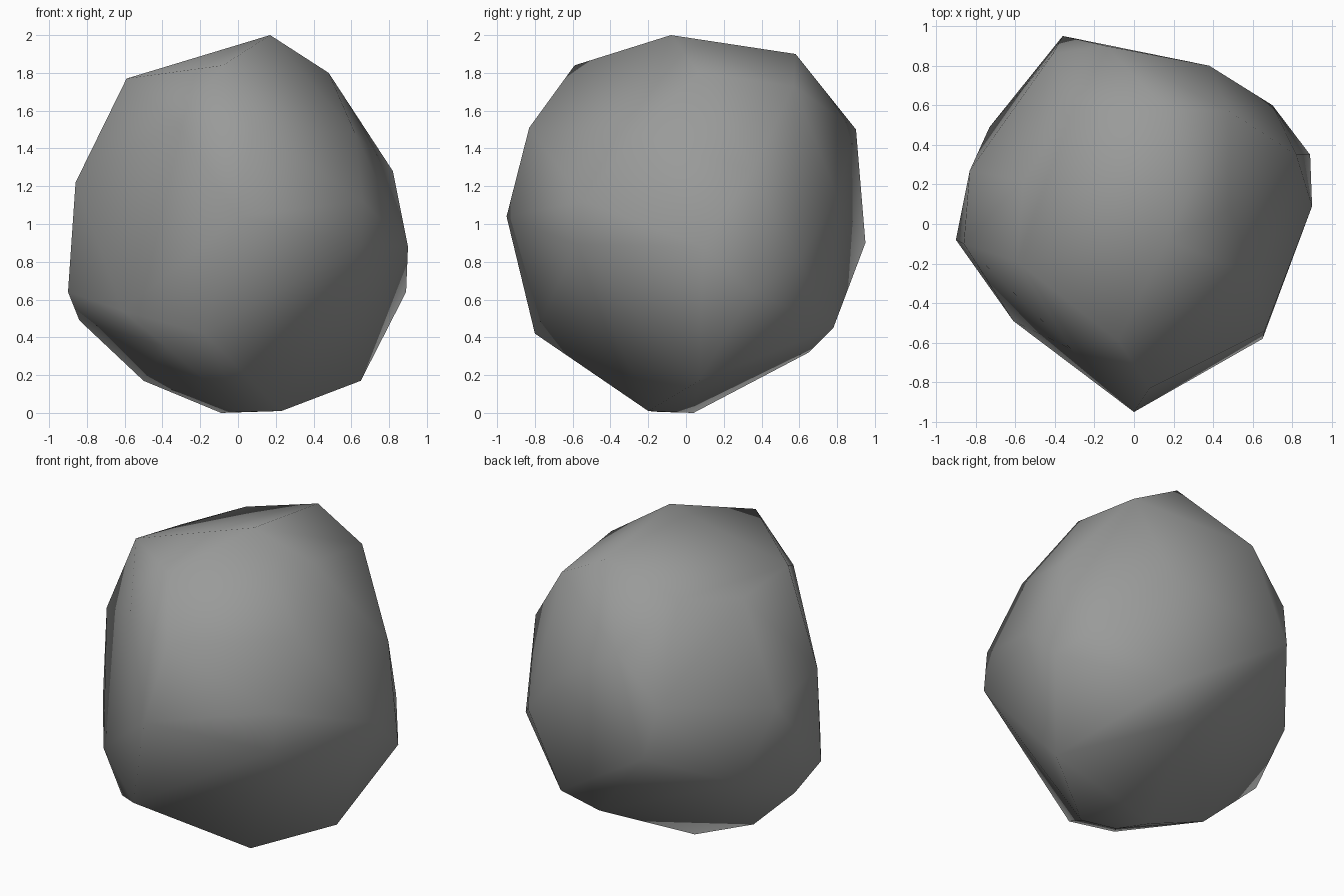
import bpy, bmesh

# Corner points of the boulder, grouped by height; the skin is their convex hull
crown = [(0.17, -0.08, 2.0), (0.16, 0.58, 1.90), (-0.08, -0.59, 1.84),
         (0.48, 0.07, 1.80), (-0.59, -0.19, 1.77), (-0.33, 0.55, 1.76),
         (0.48, 0.57, 1.73), (-0.56, 0.22, 1.71)]
shoulder = [(-0.32, -0.63, 1.53), (0.08, -0.83, 1.51), (-0.14, 0.90, 1.50),
            (0.62, -0.27, 1.48), (0.82, 0.35, 1.28), (-0.86, -0.10, 1.22),
            (-0.41, 0.86, 1.21)]
waist = [(0.38, 0.80, 1.15), (0.66, -0.54, 1.12), (-0.83, 0.27, 1.10),
         (0.0, -0.95, 1.04), (-0.36, 0.95, 0.90), (0.65, -0.58, 0.89),
         (0.90, 0.09, 0.88), (0.70, 0.60, 0.81), (-0.73, 0.49, 0.67),
         (0.89, 0.35, 0.64), (-0.90, -0.08, 0.64)]
foot = [(-0.61, -0.49, 0.54), (-0.84, 0.10, 0.49), (0.34, 0.78, 0.45),
        (-0.18, -0.80, 0.42), (-0.38, -0.63, 0.35), (0.16, 0.65, 0.32),
        (0.65, 0.07, 0.17), (-0.50, 0.03, 0.17), (0.23, -0.20, 0.01),
        (0.02, -0.14, 0.005), (-0.09, 0.04, 0.0)]

# Boulder mesh
bm = bmesh.new()
for p in crown + shoulder + waist + foot:
    bm.verts.new(p)
bmesh.ops.convex_hull(bm, input=bm.verts[:])
loose = [v for v in bm.verts if not v.link_faces]
bmesh.ops.delete(bm, geom=loose, context='VERTS')
bmesh.ops.recalc_face_normals(bm, faces=bm.faces[:])
for f in bm.faces:
    f.smooth = True
mesh = bpy.data.meshes.new("boulder")
bm.to_mesh(mesh)
bm.free()

# Stone colour
stone = bpy.data.materials.new("stone grey")
stone.diffuse_color = (0.32, 0.325, 0.32, 1)
mesh.materials.append(stone)
boulder = bpy.data.objects.new("boulder", mesh)
bpy.context.collection.objects.link(boulder)
